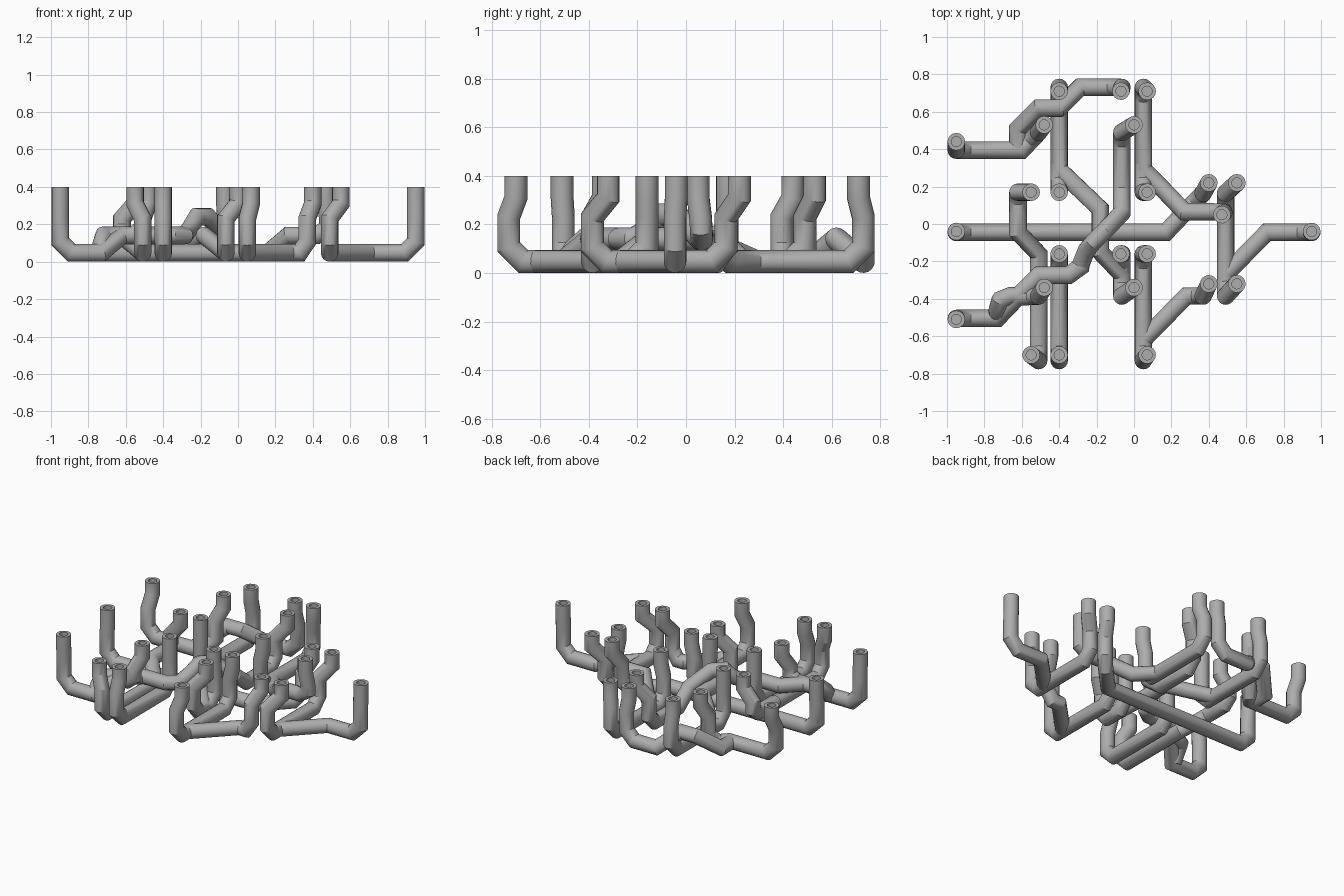
import bpy, bmesh, math
from mathutils import Vector

RADIUS, BORE, SIDES = 0.047, 0.027, 16
TOP, COLLAR, NECK = 0.4, 0.31, 0.23
LOW, MID, HIGH = 0.047, 0.14, 0.24      # pipe levels for passing over each other

cube = bpy.data.objects.get("Cube")
if cube:
    bpy.data.objects.remove(cube, do_unlink=True)

grey = bpy.data.materials.new("pipe grey")
grey.use_nodes = True
colour = (0.42, 0.42, 0.42, 1)
grey.diffuse_color = colour
grey.node_tree.nodes["Principled BSDF"].inputs["Base Color"].default_value = colour


def riser(port, foot):
    """Upright end of a pipe: open mouth, collar, offset neck."""
    return [(*port, TOP), (*port, COLLAR), (*foot, NECK)]


def chamfer(points):
    """Cut the steep corners of a path into two gentler bends."""
    result = [points[0]]
    for before, here, after in zip(points, points[1:], points[2:]):
        a, b = before - here, after - here
        if a.angle(b) < math.radians(125):
            result += [here + v.normalized() * min(0.06, v.length * 0.45) for v in (a, b)]
        else:
            result.append(here)
    return result + [points[-1]]


def close_end(bm, ring, centre, outward, mouth):
    """Cap a pipe, with a bored recess where it is an open mouth."""
    if mouth:
        for scale, depth in ((BORE / RADIUS, 0), (BORE / RADIUS, 0.06)):
            inner = [bm.verts.new(centre + (v.co - centre) * scale - outward * depth)
                     if depth == 0 else bm.verts.new(v.co - outward * depth) for v in ring]
            join(bm, ring, inner)
            ring = inner
    bm.faces.new(ring)


def join(bm, a, b):
    for i in range(SIDES):
        j = (i + 1) % SIDES
        bm.faces.new((a[i], a[j], b[j], b[i]))


def pipe(name, route, start=None, end=None):
    """Sweep a round section along a route with mitred joints."""
    path = list(route)
    if start:
        path = riser(*start) + path
    if end:
        path += riser(*end)[::-1]
    pts = chamfer([Vector(p) for p in path])
    dirs = [(q - p).normalized() for p, q in zip(pts, pts[1:])]
    side = dirs[0].orthogonal().normalized()
    other = dirs[0].cross(side)
    bm = bmesh.new()
    turns = [math.tau * i / SIDES for i in range(SIDES)]
    first = [bm.verts.new(pts[0] + (side * math.cos(t) + other * math.sin(t)) * RADIUS)
             for t in turns]
    ring = first
    for i, p in enumerate(pts[1:]):
        along = dirs[i]
        plane = along + dirs[min(i + 1, len(dirs) - 1)]
        following = [bm.verts.new(v.co + along * ((p - v.co).dot(plane) / along.dot(plane)))
                     for v in ring]
        join(bm, ring, following)
        ring = following
    close_end(bm, first, pts[0], -dirs[0], start)
    close_end(bm, ring, pts[-1], dirs[-1], end)
    bmesh.ops.recalc_face_normals(bm, faces=bm.faces)
    mesh = bpy.data.meshes.new(name)
    bm.to_mesh(mesh)
    bm.free()
    mesh.materials.append(grey)
    obj = bpy.data.objects.new(name, mesh)
    bpy.context.scene.collection.objects.link(obj)
    bpy.ops.object.select_all(action='DESELECT')
    obj.select_set(True)
    bpy.context.view_layer.objects.active = obj
    bpy.ops.object.shade_smooth_by_angle(angle=math.radians(30))


# Long pipe across the middle
pipe("middle_cross_pipe",
     [(-.95, -.045, LOW), (.17, -.045, LOW), (.37, .165, LOW)],
     ((-.95, -.04), (-.95, -.045)), ((.4, .22), (.37, .165)))

# Back right corner: main pipe and its two branches
pipe("back_right_pipe",
     [(-.4, .73, LOW), (-.4, .29, LOW), (-.18, .08, MID), (-.18, -.15, MID),
      (-.065, -.27, LOW), (-.065, -.385, LOW)],
     ((-.4, .71), (-.4, .73)), ((0, -.34), (-.065, -.385)))
pipe("back_right_branch", [(-.4, .32, LOW), (-.4, .17, LOW)],
     end=((-.4, .17), (-.4, .17)))
pipe("centre_branch", [(-.065, -.3, LOW), (-.065, -.16, LOW)],
     end=((-.07, -.16), (-.065, -.16)))

# Back left: main pipe stepping over the middle pipe, with a branch
pipe("back_left_pipe",
     [(.05, .73, LOW), (.05, .29, LOW), (.16, .18, LOW), (.27, .065, MID), (.48, .065, MID)],
     ((.07, .71), (.05, .73)), ((.47, .05), (.48, .06)))
pipe("back_left_branch", [(.05, .32, LOW), (.05, .17, LOW)],
     end=((.07, .17), (.05, .17)))

# Outer right back pipe and the branch that climbs over its neighbour
pipe("outer_back_pipe",
     [(-.95, .395, LOW), (-.6, .395, LOW), (-.51, .49, LOW)],
     ((-.95, .44), (-.95, .395)), ((-.48, .53), (-.51, .49)))
pipe("outer_back_branch",
     [(-.62, .395, LOW), (-.62, .51, LOW), (-.51, .62, MID), (-.4, .62, MID),
      (-.29, .73, LOW), (-.065, .73, LOW)],
     end=((-.07, .71), (-.065, .73)))

# Outer right front pipe with the long overpass to the back
pipe("outer_front_pipe",
     [(-.95, -.505, LOW), (-.73, -.505, LOW), (-.62, -.39, MID), (-.51, -.385, MID)],
     ((-.95, -.51), (-.95, -.505)), ((-.48, -.34), (-.51, -.385)))
pipe("overpass_pipe",
     [(-.73, -.49, LOW), (-.73, -.43, MID), (-.7, -.385, MID), (-.62, -.385, MID),
      (-.51, -.275, MID), (-.29, -.275, MID), (-.28, -.17, MID), (-.22, -.1, HIGH),
      (-.16, -.04, HIGH), (-.065, .06, MID), (-.065, .18, LOW), (-.065, .49, LOW)],
     end=((0, .53), (-.065, .49)))

# Front right pipes
pipe("front_outer_pipe",
     [(-.51, -.73, LOW), (-.51, -.16, LOW), (-.62, -.045, MID), (-.62, .06, MID),
      (-.62, .17, MID)],
     ((-.55, -.7), (-.51, -.73)), ((-.55, .17), (-.62, .17)))
pipe("front_right_pipe", [(-.4, -.73, LOW), (-.4, -.16, LOW)],
     ((-.4, -.7), (-.4, -.73)), ((-.4, -.16), (-.4, -.16)))

# Front left pipe and branch
pipe("front_left_pipe", [(.05, -.73, LOW), (.05, -.16, LOW)],
     ((.07, -.7), (.05, -.73)), ((.07, -.16), (.05, -.16)))
pipe("front_left_branch",
     [(.05, -.62, LOW), (.28, -.385, LOW), (.37, -.385, LOW)],
     end=((.4, -.32), (.37, -.385)))

# Far left pipe and branch
pipe("far_left_pipe", [(.49, .165, LOW), (.49, -.385, LOW)],
     ((.55, .22), (.49, .165)), ((.55, -.32), (.49, -.385)))
pipe("far_left_branch",
     [(.49, -.27, LOW), (.71, -.045, LOW), (.95, -.045, LOW)],
     end=((.95, -.04), (.95, -.045)))
